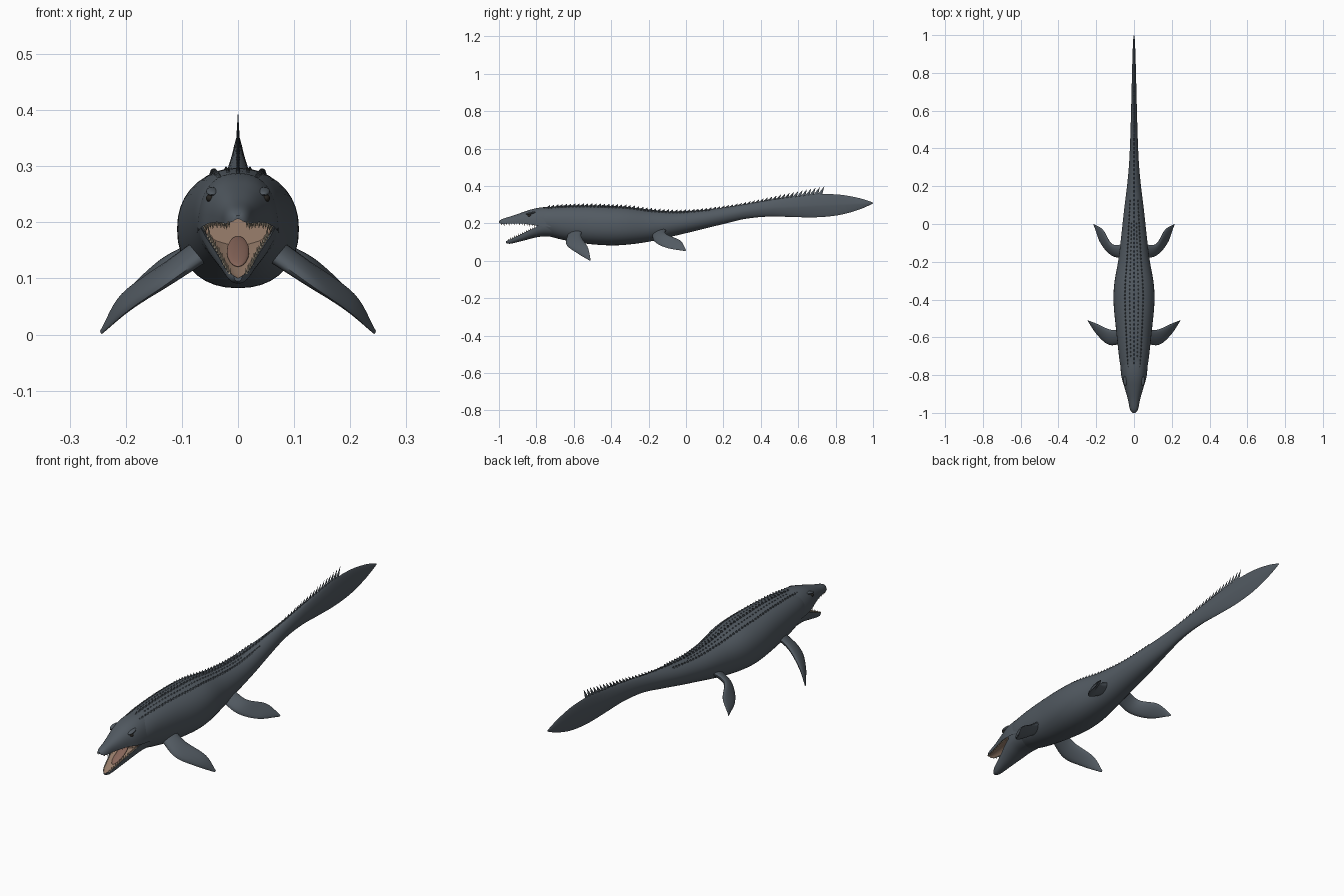
import bpy, bmesh, math
from mathutils import Vector

if "Cube" in bpy.data.objects:
    bpy.data.objects.remove(bpy.data.objects["Cube"])


def material(name, rgb, rough=0.6):
    m = bpy.data.materials.new(name)
    m.use_nodes = True
    m.diffuse_color = (*rgb, 1)
    shader = m.node_tree.nodes["Principled BSDF"]
    shader.inputs["Base Color"].default_value = (*rgb, 1)
    shader.inputs["Roughness"].default_value = rough
    return m


SKIN = material("slate_skin", (0.085, 0.103, 0.122))
MOUTH = material("mouth_tan", (0.32, 0.21, 0.15))
TONGUE = material("tongue_pink", (0.24, 0.13, 0.10))
TOOTH = material("tooth_cream", (0.42, 0.36, 0.27))
EYE = material("eye_dark", (0.02, 0.018, 0.015))


def sample(keys, t):
    """Smooth interpolation through rows whose first entry is the parameter."""
    t = min(max(t, keys[0][0]), keys[-1][0])
    i = next(k for k in range(len(keys) - 1) if t <= keys[k + 1][0])
    a, b = keys[i], keys[i + 1]
    p, q = keys[max(i - 1, 0)], keys[min(i + 2, len(keys) - 1)]
    d = b[0] - a[0]
    u = (t - a[0]) / d
    out = []
    for k in range(1, len(a)):
        ma = (b[k] - p[k]) / (b[0] - p[0]) * d
        mb = (q[k] - a[k]) / (q[0] - a[0]) * d
        out.append((2*u**3 - 3*u*u + 1) * a[k] + (u**3 - 2*u*u + u) * ma
                   + (3*u*u - 2*u**3) * b[k] + (u**3 - u*u) * mb)
    return out


def finish(bm, name, mats, smooth=True):
    bmesh.ops.recalc_face_normals(bm, faces=bm.faces)
    me = bpy.data.meshes.new(name)
    bm.to_mesh(me)
    bm.free()
    for m in mats:
        me.materials.append(m)
    ob = bpy.data.objects.new(name, me)
    bpy.context.collection.objects.link(ob)
    if smooth:
        bpy.ops.object.select_all(action='DESELECT')
        ob.select_set(True)
        bpy.context.view_layer.objects.active = ob
        bpy.ops.object.shade_smooth_by_angle(angle=math.radians(50))
    return ob


def loft(name, rings, mats, rule=lambda j: 0, cap=0):
    """Skin closed rings of points; rule gives the colour per ring segment."""
    bm = bmesh.new()
    vs = [[bm.verts.new(p) for p in r] for r in rings]
    n = len(rings[0])
    for a, b in zip(vs, vs[1:]):
        for j in range(n):
            k = (j + 1) % n
            bm.faces.new((a[j], a[k], b[k], b[j])).material_index = rule(j)
    bm.faces.new(vs[0]).material_index = cap
    bm.faces.new(vs[-1])
    return finish(bm, name, mats)


def steps(a, b, n):
    return [a + (b - a) * i / n for i in range(n + 1)]


def spow(v, e):
    return math.copysign(abs(v) ** e, v)


# Trunk and tail: y, belly height, back height, half width, section squareness
BODY = [(-0.80, .135, .276, .060, 2.1), (-0.74, .132, .287, .074, 2.1),
        (-0.67, .115, .293, .083, 2.2), (-0.56, .095, .297, .095, 2.2),
        (-0.42, .083, .294, .108, 2.2), (-0.32, .086, .289, .105, 2.2),
        (-0.19, .104, .272, .083, 2.1), (-0.05, .136, .264, .066, 2.0),
        (0.07, .165, .270, .053, 2.0), (0.20, .197, .285, .037, 1.9),
        (0.32, .225, .303, .026, 1.8), (0.45, .237, .325, .020, 1.7),
        (0.58, .234, .343, .016, 1.5), (0.70, .233, .356, .013, 1.4),
        (0.82, .245, .354, .010, 1.4), (0.92, .272, .337, .007, 1.4),
        (0.98, .297, .319, .004, 1.6), (1.0, .307, .311, .001, 1.6)]


def body_ring(y, n=36):
    lo, hi, w, e = sample(BODY, y)
    ring = []
    for j in range(n):
        a = math.tau * j / n
        ring.append((w * spow(math.cos(a), 2 / e), y,
                     (lo + hi) / 2 + (hi - lo) / 2 * spow(math.sin(a), 2 / e)))
    return ring


def back_height(y, f):
    lo, hi, w, e = sample(BODY, y)
    return w * f, (lo + hi) / 2 + (hi - lo) / 2 * (1 - f ** e) ** (1 / e)


loft("body", [body_ring(y) for y in steps(-0.80, 1.0, 100)], [SKIN, MOUTH], cap=1)

# Jaws: y, lip height, outer height, half width
UPPER = [(-1.0, .202, .212, .008), (-.985, .198, .223, .020), (-.93, .200, .240, .032),
         (-.87, .199, .261, .049), (-.82, .192, .277, .064), (-.77, .185, .286, .071),
         (-.70, .180, .289, .074)]
LOWER = [(-.962, .105, .095, .007), (-.945, .113, .091, .019), (-.88, .143, .105, .037),
         (-.82, .172, .121, .056), (-.77, .190, .130, .066), (-.70, .200, .128, .072)]
SIDE = 20


def jaw_ring(keys, y):
    lip, outer, w = sample(keys, y)
    h = outer - lip
    ring = [(w * spow(math.cos(math.pi * j / SIDE), .85), y,
             lip + h * math.sin(math.pi * j / SIDE) ** .8) for j in range(SIDE + 1)]
    # hollow inner surface between the lips
    for x in (-.88, -.6, -.2, .2, .6, .88):
        ring.append((w * x, y, lip + h * .4 * (1 - x * x)))
    return ring


for name, keys in (("upper_jaw", UPPER), ("lower_jaw", LOWER)):
    loft(name, [jaw_ring(keys, y) for y in steps(keys[0][0], -.70, 30)],
         [SKIN, MOUTH], rule=lambda j: int(SIDE < j < SIDE + 6))


def spike(bm, base, half_len, half_wid, tip):
    c = Vector(base)
    vs = [bm.verts.new(c + Vector(o)) for o in
          ((0, -half_len, 0), (half_wid, 0, 0), (0, half_len, 0), (-half_wid, 0, 0))]
    apex = bm.verts.new(c + Vector(tip))
    for a, b in zip(vs, vs[1:] + vs[:1]):
        bm.faces.new((a, b, apex))
    bm.faces.new(vs[::-1])


# Teeth along both lips
for name, keys, up in (("upper_teeth", UPPER, -1), ("lower_teeth", LOWER, 1)):
    bm = bmesh.new()
    for i, y in enumerate(steps(keys[0][0] + .012, -.81, 13)):
        lip, outer, w = sample(keys, y)
        size = .011 + .004 * (i % 2)
        for s in (-1, 1):
            spike(bm, (s * w * .9, y, lip - up * .003), .004, .003,
                  (-s * .001, .003, up * size))
    finish(bm, name, [TOOTH], smooth=False)

# Crest of spines along the back, tallest on the tail
bm = bmesh.new()
for y in steps(-.74, .715, 64):
    x, z = back_height(y, 0)
    grow = max(0, (y - .1) / .6)
    h = .011 + .030 * grow ** 2
    spike(bm, (0, y, z - .005), .013, .005 - .002 * min(grow, 1), (0, .012 + .012 * grow, h + .005))
finish(bm, "back_spines", [SKIN], smooth=False)

# Paired rows of low scutes on the back
bm = bmesh.new()
for f, first, last, n in ((.43, -.76, .12, 46), (.2, -.70, .0, 34)):
    for y in steps(first, last, n):
        x, z = back_height(y, f)
        for s in (-1, 1):
            spike(bm, (s * x, y, z - .004), .011, .006, (s * .002, .005, .011 if f > .3 else .008))
finish(bm, "back_scutes", [SKIN], smooth=False)

# Flippers: parameter, leading edge, trailing edge, half thickness
FRONT = [(0, .05, -.63, .145, .05, -.55, .175, .020), (.35, .13, -.64, .088, .12, -.56, .130, .014),
         (.7, .195, -.585, .043, .205, -.525, .072, .009), (1, .243, -.515, .001, .245, -.51, .007, .002)]
REAR = [(0, .03, -.18, .155, .03, -.10, .178, .018), (.35, .11, -.17, .105, .115, -.108, .145, .013),
        (.7, .175, -.105, .070, .165, -.03, .108, .008), (1, .213, -.005, .052, .215, 0, .058, .002)]


def flipper(name, keys, side):
    span = Vector(keys[-1][1:4]) - Vector(keys[0][1:4])
    rings = []
    for t in steps(0, 1, 20):
        v = sample(keys, t)
        lead, trail = Vector(v[:3]), Vector(v[3:6])
        normal = (trail - lead).cross(span).normalized()
        ring = []
        for j in range(16):
            a = math.tau * j / 16
            p = (lead + trail) / 2 + (lead - trail) / 2 * math.cos(a) + normal * v[6] * math.sin(a)
            ring.append((p.x * side, p.y, p.z))
        rings.append(ring)
    loft(name, rings, [SKIN])


for word, s in (("left", 1), ("right", -1)):
    flipper(word + "_front_flipper", FRONT, s)
    flipper(word + "_rear_flipper", REAR, s)


def blob(name, centre, radii, mat, tilt=0):
    bpy.ops.mesh.primitive_uv_sphere_add(segments=16, ring_count=10, radius=1,
                                         location=centre, rotation=(tilt, 0, 0))
    ob = bpy.context.object
    ob.name = name
    ob.scale = radii
    ob.data.materials.append(mat)
    bpy.ops.object.shade_smooth()


# Eyes under heavy brows, and tongue
for word, s in (("left", 1), ("right", -1)):
    blob(word + "_eye", (s * .050, -.838, .243), (.007, .010, .007), EYE)
    blob(word + "_brow", (s * .046, -.830, .255), (.011, .026, .006), SKIN, .2)
blob("tongue", (0, -.85, .148), (.020, .062, .007), TONGUE, .45)
